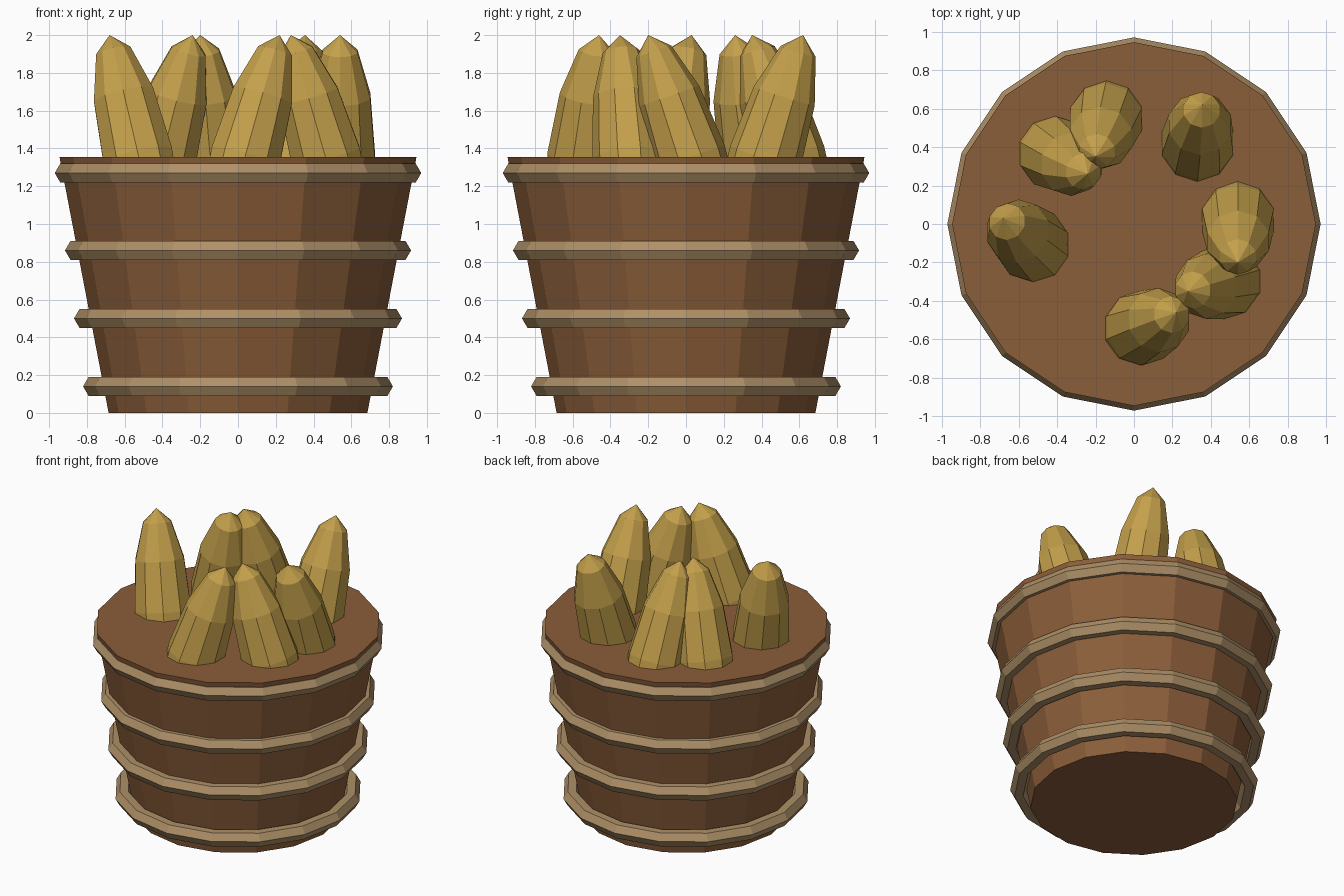
import bpy
from mathutils import Vector

if "Cube" in bpy.data.objects:
    bpy.data.objects.remove(bpy.data.objects["Cube"])

SIDES = 16
SOIL_Z = 1.355


def srgb(r, g, b):
    lin = [((c / 255 + 0.055) / 1.055) ** 2.4 for c in (r, g, b)]
    return (*lin, 1.0)


def material(name, rgb):
    mat = bpy.data.materials.new(name)
    mat.diffuse_color = srgb(*rgb)
    mat.use_nodes = True
    mat.node_tree.nodes["Principled BSDF"].inputs["Base Color"].default_value = mat.diffuse_color
    return mat


brown = material("brown wood", (139, 94, 58))
tan = material("tan hoop", (174, 144, 103))
gold = material("golden yellow", (196, 160, 75))


def finish(name, mat):
    obj = bpy.context.object
    obj.name = name
    obj.data.materials.append(mat)
    return obj


# Tapered tub, filled flat to the brim
bpy.ops.mesh.primitive_cone_add(vertices=SIDES, radius1=0.685, radius2=0.945,
                                depth=SOIL_Z, location=(0, 0, SOIL_Z / 2))
finish("tub", brown)

# Hoops with a hexagonal section: (outer radius, height)
HOOPS = [(0.82, 0.14), (0.868, 0.50), (0.916, 0.86), (0.97, 1.27)]
MINOR = 0.057
for i, (outer, z) in enumerate(HOOPS):
    bpy.ops.mesh.primitive_torus_add(major_segments=SIDES, minor_segments=6,
                                     major_radius=outer - MINOR,
                                     minor_radius=MINOR, location=(0, 0, z))
    finish(f"hoop_{i + 1}", tan)

# Leaning pods, half sunk in the tub: (base x, base y, tip x, tip y)
PODS = [
    (-0.53, -0.105, -0.68, 0.03),
    (-0.405, 0.365, -0.24, 0.26),
    (-0.145, 0.545, -0.20, 0.35),
    (0.33, 0.42, 0.355, 0.62),
    (0.54, 0.02, 0.54, -0.20),
    (0.465, -0.30, 0.28, -0.35),
    (0.04, -0.54, 0.22, -0.46),
]
for i, (bx, by, tx, ty) in enumerate(PODS):
    base = Vector((bx, by, SOIL_Z))
    axis = Vector((tx, ty, 2.0)) - base
    bpy.ops.mesh.primitive_uv_sphere_add(segments=10, ring_count=6, radius=1,
                                         location=base)
    pod = finish(f"pod_{i + 1}", gold)
    pod.scale = (0.195, 0.195, axis.length)
    pod.rotation_mode = 'QUATERNION'
    pod.rotation_quaternion = Vector((0, 0, 1)).rotation_difference(axis)
